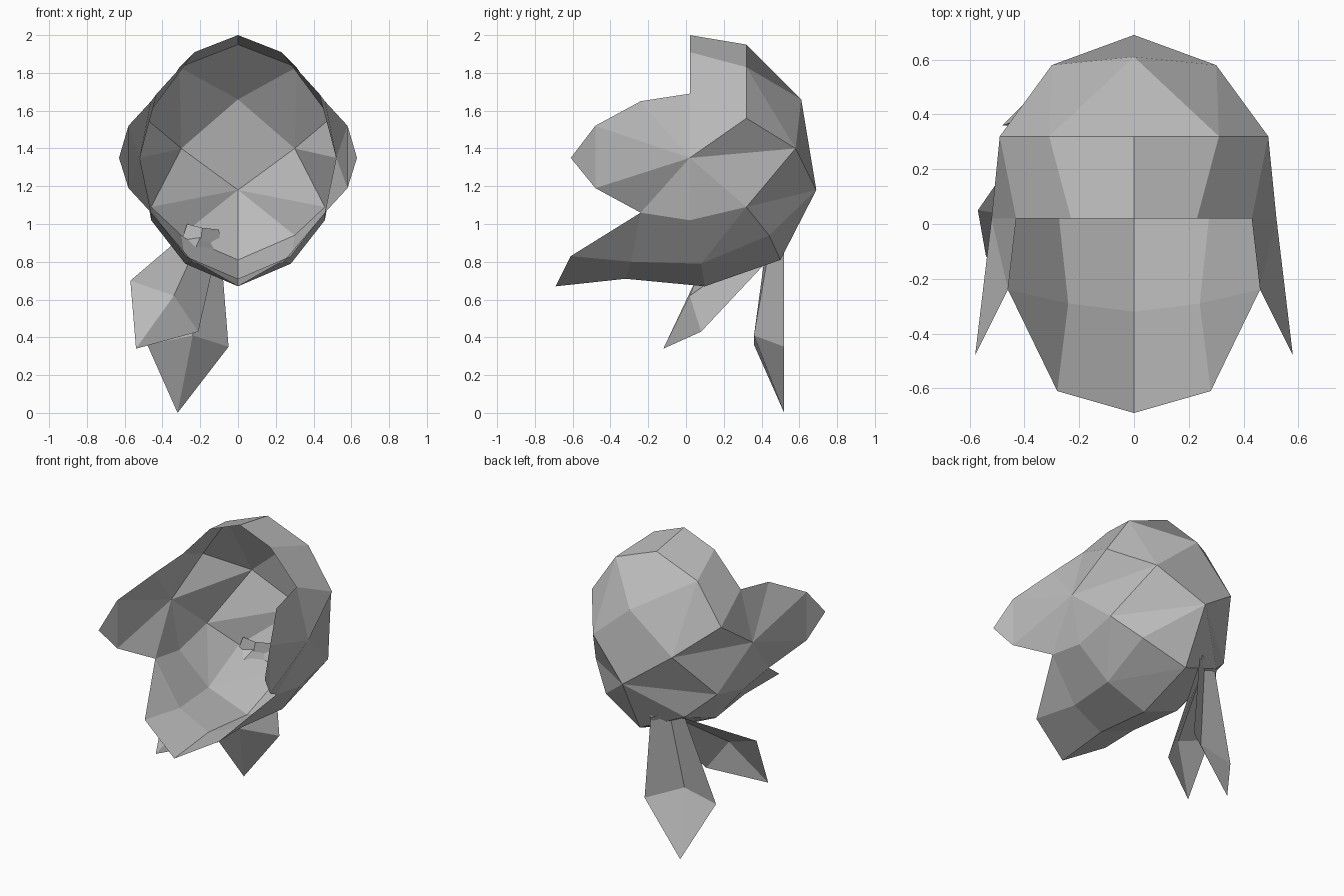
import bpy
import bmesh

if "Cube" in bpy.data.objects:
    bpy.data.objects.remove(bpy.data.objects["Cube"], do_unlink=True)

# One plain cloth colour
cloth = bpy.data.materials.new("grey_cloth")
cloth.use_nodes = True
cloth.diffuse_color = (0.5, 0.5, 0.5, 1)
cloth.node_tree.nodes["Principled BSDF"].inputs["Base Color"].default_value = cloth.diffuse_color


def build_sheet(name, points, faces, mirrored=False):
    """Faceted sheet from named corners; a mirrored sheet repeats its +x half."""
    bm = bmesh.new()
    left = {key: bm.verts.new(co) for key, co in points.items()}
    sides = [left]
    if mirrored:
        sides.append({key: bm.verts.new((-co[0], co[1], co[2])) if co[0] else left[key]
                      for key, co in points.items()})
    for side in sides:
        for face in faces:
            bm.faces.new([side[key] for key in face.split()])
    # Faces that span the centre line
    if mirrored:
        right = sides[1]
        for first, corner, last in (("back_high", "crown_mid", "crown_back"),
                                    ("back_high", "back_side", "back_low")):
            bm.faces.new((left[first], left[corner], left[last], right[corner]))
    bmesh.ops.recalc_face_normals(bm, faces=bm.faces)
    mesh = bpy.data.meshes.new(name)
    bm.to_mesh(mesh)
    bm.free()
    mesh.materials.append(cloth)
    obj = bpy.data.objects.new(name, mesh)
    bpy.context.collection.objects.link(obj)
    return obj


# Open hood: crown, cheek flaps, rounded back and chin bill
hood_points = {
    "rim_top": (0, .02, 2), "rim_mid": (.23, .02, 1.91), "rim_low": (.43, .02, 1.69),
    "crown_back": (0, .32, 1.95), "crown_mid": (.31, .32, 1.83), "crown_low": (.49, .32, 1.56),
    "back_high": (0, .61, 1.66), "back_side": (.3, .58, 1.4), "back_low": (0, .69, 1.18),
    "temple": (.52, .02, 1.35), "jaw_back": (.46, .32, 1.09), "jaw": (.46, .02, 1.02),
    "flap_root": (.46, -.24, 1.65), "flap_high": (.58, -.48, 1.52), "flap_tip": (.63, -.61, 1.35),
    "flap_low": (.58, -.48, 1.19), "flap_end": (.46, -.24, 1.06),
    "nape_side": (.3, .44, .94), "nape": (0, .5, .81),
    "base_side": (.28, .08, .79), "base": (0, .1, .67),
    "chin_side": (.24, -.29, .8), "chin": (0, -.32, .71),
    "bill_side": (.28, -.61, .83), "bill_tip": (0, -.69, .67),
}
hood_faces = [
    "rim_top rim_mid crown_mid crown_back",
    "rim_mid rim_low crown_low crown_mid",
    "rim_low temple crown_low",
    "temple rim_low flap_root",
    "temple flap_root flap_high",
    "temple flap_high flap_low",
    "flap_high flap_tip flap_low",
    "temple flap_low flap_end",
    "temple flap_end jaw",
    "temple jaw jaw_back",
    "temple jaw_back back_side",
    "temple back_side crown_low",
    "crown_mid crown_low back_side",
    "crown_mid back_side back_high",
    "back_side jaw_back back_low",
    "back_low jaw_back nape_side",
    "back_low nape_side nape",
    "jaw base_side jaw_back",
    "jaw_back base_side nape_side",
    "nape_side base_side nape",
    "nape base_side base",
    "flap_end chin_side base_side jaw",
    "flap_end bill_side chin_side",
    "chin_side chin base base_side",
    "bill_side bill_tip chin chin_side",
]
build_sheet("hood", hood_points, hood_faces, mirrored=True)

# Two folded kite-shaped knot tails hanging from the back of the hood
tail_faces = [
    "root_out root_fold fold out",
    "root_fold root_in in fold",
    "out fold tip",
    "fold in tip",
]
build_sheet("front_tail", {
    "root_out": (-.3, .44, .93), "root_fold": (-.19, .48, .95), "root_in": (-.1, .54, .92),
    "out": (-.57, .05, .7), "fold": (-.34, .02, .62), "in": (-.21, .08, .43),
    "tip": (-.54, -.12, .34),
}, tail_faces)
build_sheet("back_tail", {
    "root_out": (-.27, .44, 1), "root_fold": (-.19, .46, .98), "root_in": (-.1, .52, .97),
    "out": (-.48, .36, .36), "fold": (-.24, .36, .41), "in": (-.05, .52, .35),
    "tip": (-.32, .52, 0),
}, tail_faces)
